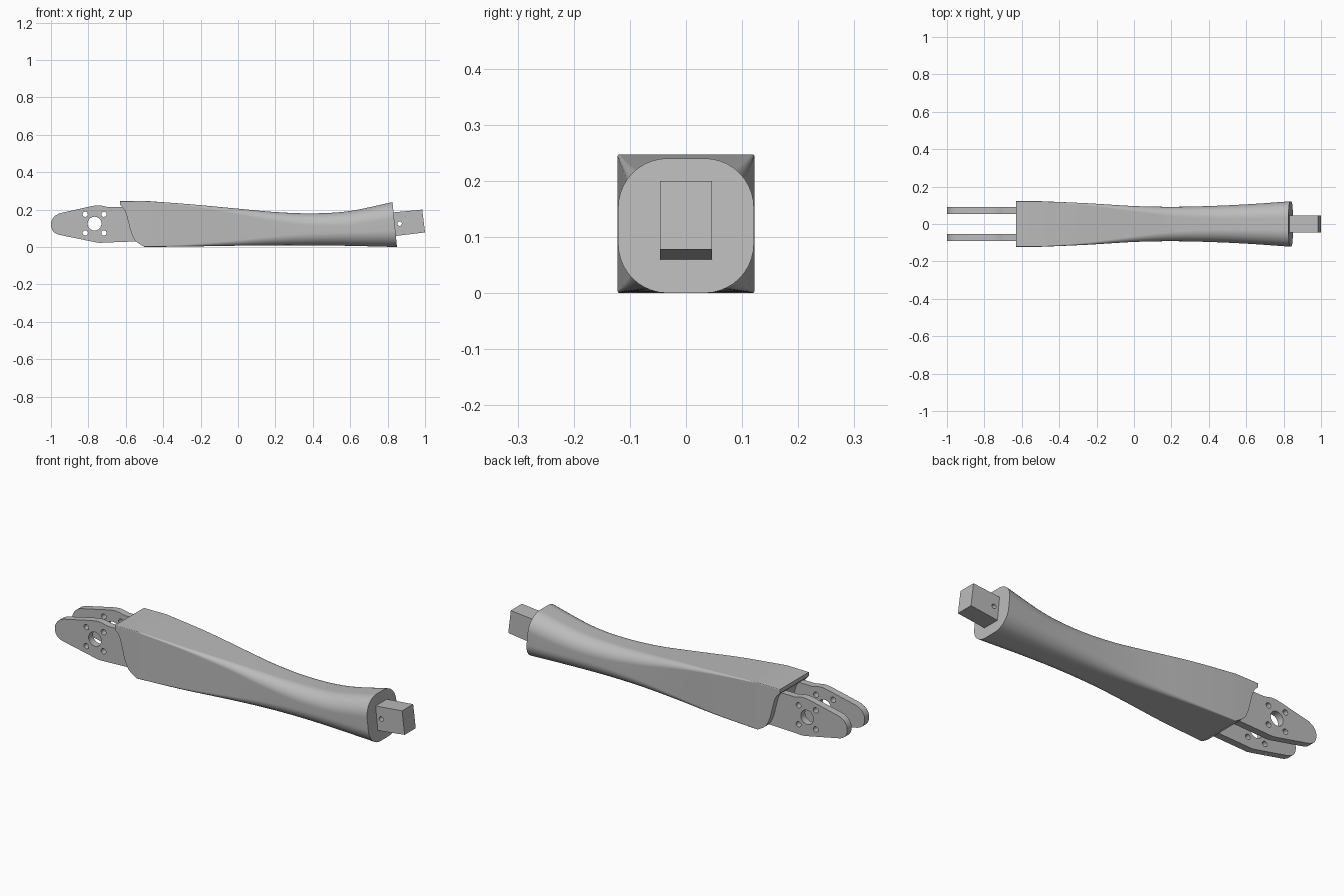
import bpy, bmesh, math
from mathutils import Vector

cube = bpy.data.objects.get("Cube")
if cube:
    bpy.data.objects.remove(cube, do_unlink=True)

grey = bpy.data.materials.new("satin grey")
grey.use_nodes = True
colour = (0.5, 0.5, 0.5, 1)
grey.diffuse_color = colour
grey.node_tree.nodes["Principled BSDF"].inputs["Base Color"].default_value = colour


def add_object(name, mesh):
    obj = bpy.data.objects.new(name, mesh)
    bpy.context.collection.objects.link(obj)
    mesh.materials.clear()
    mesh.materials.append(grey)
    return obj


def smooth(obj, angle=30):
    bpy.ops.object.select_all(action='DESELECT')
    obj.select_set(True)
    bpy.context.view_layer.objects.active = obj
    bpy.ops.object.shade_smooth_by_angle(angle=math.radians(angle))


def circle(cx, cz, r, n=32):
    return [(cx + r * math.cos(i * math.tau / n), cz + r * math.sin(i * math.tau / n))
            for i in range(n)]


def spline_points(keys, steps):
    """Catmull-Rom through tuples of any length."""
    keys = [Vector(k) for k in keys]
    pts = [2 * keys[0] - keys[1]] + keys + [2 * keys[-1] - keys[-2]]
    out = []
    for a, b, c, d in zip(pts, pts[1:], pts[2:], pts[3:]):
        for s in range(steps):
            t = s / steps
            out.append(0.5 * (2 * b + (c - a) * t + (2 * a - 5 * b + 4 * c - d) * t ** 2
                              + (3 * b - a - 3 * c + d) * t ** 3))
    return out + [keys[-1]]


def plate(name, outlines, y, thickness):
    """Flat plate in the XZ plane; every outline after the first is a hole."""
    curve = bpy.data.curves.new(name, 'CURVE')
    curve.dimensions = '2D'
    curve.fill_mode = 'BOTH'
    curve.extrude = thickness / 2
    for outline in outlines:
        sp = curve.splines.new('POLY')
        sp.points.add(len(outline) - 1)
        for p, (px, pz) in zip(sp.points, outline):
            p.co = (px, pz, 0, 1)
        sp.use_cyclic_u = True
    temp = bpy.data.objects.new(name + " outline", curve)
    bpy.context.collection.objects.link(temp)
    deps = bpy.context.evaluated_depsgraph_get()
    mesh = bpy.data.meshes.new_from_object(temp.evaluated_get(deps))
    bpy.data.objects.remove(temp, do_unlink=True)
    bm = bmesh.new()
    bm.from_mesh(mesh)
    bmesh.ops.remove_doubles(bm, verts=bm.verts, dist=1e-5)
    for v in bm.verts:
        v.co = (v.co.x, y - v.co.z, v.co.y)
    bmesh.ops.recalc_face_normals(bm, faces=bm.faces)
    bm.to_mesh(mesh)
    bm.free()
    return add_object(name, mesh)


# Sleeve: x, half width, bottom, top, corner radius
sections = [(-0.50, 0.122, 0.0, 0.247, 0.004), (-0.25, 0.111, 0.003, 0.228, 0.012),
            (0.0, 0.096, 0.007, 0.205, 0.03), (0.2, 0.092, 0.009, 0.187, 0.05),
            (0.4, 0.096, 0.009, 0.180, 0.065), (0.6, 0.105, 0.006, 0.192, 0.075),
            (0.838, 0.121, 0.0, 0.240, 0.088)]
rings = [Vector((-0.68, 0.122, 0.0, 0.245, 0.004))] + spline_points(sections, 6)
bm = bmesh.new()
loops = []
for x, w, lo, hi, r in rings:
    ring = []
    for corner in range(4):
        sy = 1 if corner in (0, 3) else -1
        top = corner < 2
        for i in range(11):
            a = (corner + i / 10) * math.pi / 2
            y = sy * (w - r) + r * math.cos(a)
            z = (hi - r if top else lo + r) + r * math.sin(a)
            lean = 0.1 * (0.12 - z) * max(0, x / 0.838)
            ring.append(bm.verts.new((x + lean, y, z)))
    loops.append(ring)
for a, b in zip(loops, loops[1:]):
    for i in range(len(a)):
        j = (i + 1) % len(a)
        bm.faces.new((a[i], a[j], b[j], b[i]))
bm.faces.new(loops[0])
bm.faces.new(loops[-1])
bmesh.ops.recalc_face_normals(bm, faces=bm.faces)
mesh = bpy.data.meshes.new("sleeve")
bm.to_mesh(mesh)
bm.free()
sleeve = add_object("sleeve", mesh)

# S-shaped opening edge of the sleeve
s_edge = spline_points([(-0.63, 0.225), (-0.605, 0.195), (-0.588, 0.14), (-0.572, 0.08),
                        (-0.547, 0.032), (-0.50, 0.0)], 5)
outline = [(-0.8, 0.3), (-0.63, 0.3)] + [tuple(p) for p in s_edge] + [(-0.48, -0.05), (-0.8, -0.05)]
cutter = plate("opening_cutter", [outline], 0, 0.4)
cutter.hide_render = True
cutter.hide_viewport = True
cut = sleeve.modifiers.new("opening", 'BOOLEAN')
cut.operation = 'DIFFERENCE'
cut.solver = 'EXACT'
cut.object = cutter
deps = bpy.context.evaluated_depsgraph_get()
sleeve.data = bpy.data.meshes.new_from_object(sleeve.evaluated_get(deps))
sleeve.modifiers.clear()
bpy.data.objects.remove(cutter, do_unlink=True)
smooth(sleeve)
sleeve.modifiers.new("even shading", 'WEIGHTED_NORMAL').keep_sharp = True

# Fork: two pierced prongs with rounded tips
tip = spline_points([(-0.955, 0.18), (-0.982, 0.163), (-0.998, 0.135), (-0.998, 0.105),
                     (-0.985, 0.08), (-0.96, 0.066)], 4)
upper = spline_points([(-0.79, 0.217), (-0.757, 0.222), (-0.73, 0.221), (-0.695, 0.213)], 3)
prong = ([tuple(p) for p in tip] + [(-0.765, 0.026), (-0.74, 0.022), (-0.70, 0.024), (-0.54, 0.03),
         (-0.48, 0.03), (-0.48, 0.214)] + [tuple(p) for p in reversed(upper)])
holes = [circle(-0.767, 0.125, 0.037)]
holes += [circle(-0.767 + dx, 0.125 + dz, 0.014, 20) for dx in (-0.05, 0.05) for dz in (-0.05, 0.05)]
for side, y in (("left", -0.0725), ("right", 0.0725)):
    smooth(plate("front_prong" if y < 0 else "back_prong", [prong] + holes, y, 0.037))

# Tenon: tilted square peg with a cross pin hole
peg = [(0.80, 0.182), (0.985, 0.2), (1.0, 0.078), (0.80, 0.054)]
smooth(plate("tenon", [peg, circle(0.864, 0.125, 0.012, 20)], 0, 0.092))
